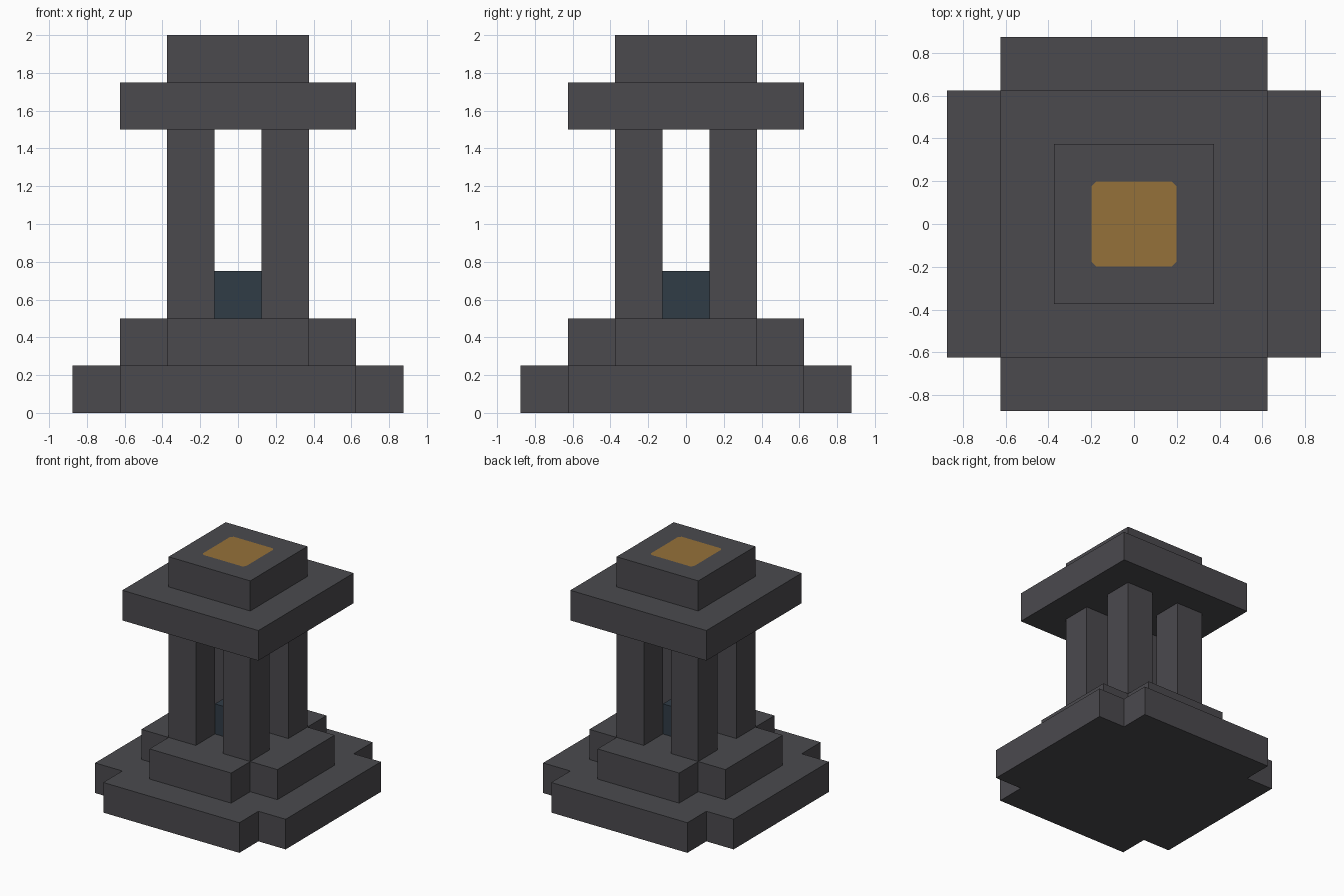
import bpy
import bmesh

U = 0.25  # building module

cube = bpy.data.objects.get("Cube")
if cube:
    bpy.data.objects.remove(cube, do_unlink=True)


def material(name, rgb):
    mat = bpy.data.materials.new(name)
    mat.use_nodes = True
    mat.diffuse_color = (*rgb, 1)
    mat.node_tree.nodes["Principled BSDF"].inputs["Base Color"].default_value = (*rgb, 1)
    return mat


stone = material("dark stone", (0.07, 0.068, 0.076))
blue = material("deep blue", (0.03, 0.045, 0.062))
gold = material("gold", (0.3, 0.165, 0.042))


def prism(name, outline, bottom, mat, height=U):
    """Extrude a flat outline straight up."""
    bm = bmesh.new()
    face = bm.faces.new([bm.verts.new((x, y, bottom)) for x, y in outline])
    top = bmesh.ops.extrude_face_region(bm, geom=[face])
    verts = [v for v in top["geom"] if isinstance(v, bmesh.types.BMVert)]
    bmesh.ops.translate(bm, verts=verts, vec=(0, 0, height))
    bmesh.ops.recalc_face_normals(bm, faces=bm.faces)
    mesh = bpy.data.meshes.new(name)
    bm.to_mesh(mesh)
    bm.free()
    mesh.materials.append(mat)
    obj = bpy.data.objects.new(name, mesh)
    bpy.context.collection.objects.link(obj)
    return obj


def square(half, cx=0, cy=0):
    return [(cx + sx * half, cy + sy * half)
            for sx, sy in ((-1, -1), (1, -1), (1, 1), (-1, 1))]


def cross(long, short):
    """Square with notched corners, one corner rotated round four times."""
    points = []
    corner = [(long, short), (short, short), (short, long)]
    for _ in range(4):
        points += corner
        corner = [(-y, x) for x, y in corner]
    return points


# Stepped base
prism("lower_step", cross(3.5 * U, 2.5 * U), 0, stone)
prism("upper_step", cross(2.5 * U, 1.5 * U), U, stone)

# Four pillars around the central block
for side, sx in (("left", 1), ("right", -1)):
    for end, sy in (("front", -1), ("back", 1)):
        prism(f"{end}_{side}_pillar", square(U / 2, sx * U, sy * U), 2 * U, stone, 4 * U)
prism("central_block", square(U / 2), 2 * U, blue)

# Roof slab and cap
prism("roof_slab", square(2.5 * U), 6 * U, stone)
cap = prism("roof_cap", square(1.5 * U), 7 * U, stone)

# Gold inlay with clipped corners, cut into the top of the cap
cap.data.materials.append(gold)
bm = bmesh.new()
bm.from_mesh(cap.data)
inlay = max(bm.faces, key=lambda f: f.calc_center_median().z)
bmesh.ops.inset_region(bm, faces=[inlay], thickness=U)
bmesh.ops.bevel(bm, geom=list(inlay.verts), offset=0.02, segments=1, affect='VERTICES')
for f in bm.faces:
    f.material_index = int(len(f.verts) == 8)
bm.to_mesh(cap.data)
bm.free()
